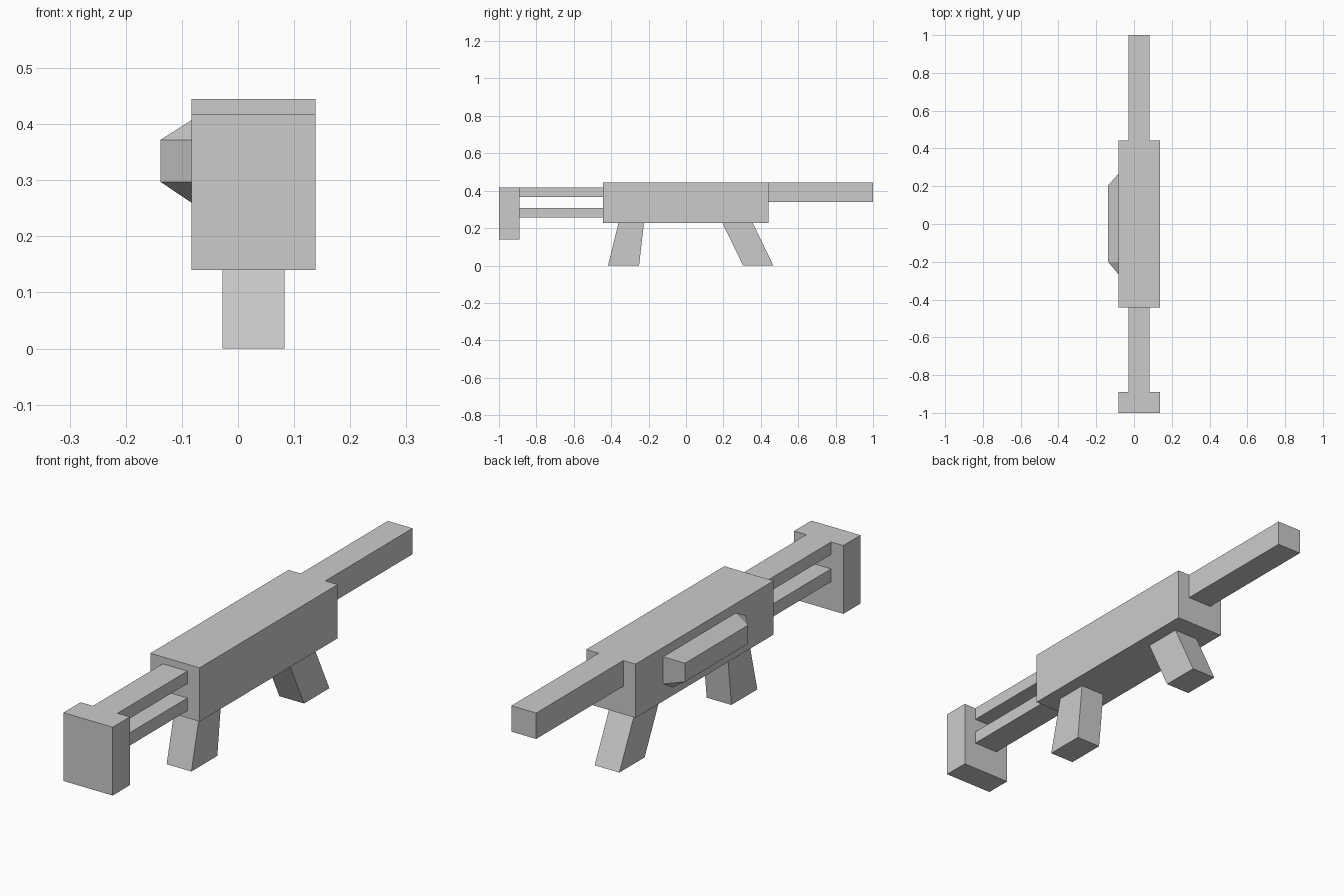
import bpy, bmesh

if "Cube" in bpy.data.objects:
    bpy.data.objects.remove(bpy.data.objects["Cube"])

WIDE = (-0.083, 0.138)     # x range of body and butt plate
NARROW = (-0.028, 0.083)   # x range of barrel, rails and grips


def finish(name, bm):
    bmesh.ops.recalc_face_normals(bm, faces=bm.faces)
    mesh = bpy.data.meshes.new(name)
    bm.to_mesh(mesh)
    bm.free()
    obj = bpy.data.objects.new(name, mesh)
    bpy.context.collection.objects.link(obj)
    return obj


def side_prism(name, xs, profile):
    """Extrude a (y, z) side profile across the x range."""
    bm = bmesh.new()
    face = bm.faces.new([bm.verts.new((xs[0], y, z)) for y, z in profile])
    ext = bmesh.ops.extrude_face_region(bm, geom=[face], use_keep_orig=True)
    moved = [v for v in ext["geom"] if isinstance(v, bmesh.types.BMVert)]
    bmesh.ops.translate(bm, verts=moved, vec=(xs[1] - xs[0], 0, 0))
    return finish(name, bm)


def box(name, xs, y0, y1, z0, z1):
    return side_prism(name, xs, [(y0, z0), (y1, z0), (y1, z1), (y0, z1)])


# Main body, barrel and butt plate
box("body", WIDE, -0.443, 0.442, 0.227, 0.445)
box("barrel", NARROW, 0.442, 1.0, 0.34, 0.445)
box("butt_plate", WIDE, -1.0, -0.89, 0.14, 0.417)

# Two rails joining the butt plate to the body
for name, z0, z1 in (("upper_rail", 0.366, 0.417), ("lower_rail", 0.256, 0.308)):
    box(name, NARROW, -0.89, -0.443, z0, z1)

# Slanted grips
side_prism("rear_grip", NARROW,
           [(-0.417, 0), (-0.251, 0), (-0.225, 0.227), (-0.361, 0.227)])
side_prism("front_grip", NARROW,
           [(0.305, 0), (0.467, 0), (0.357, 0.227), (0.195, 0.227)])

# Raised side panel: three cut corners, one full corner at the upper far end
outer = [(-0.2, 0.297), (0.203, 0.297), (0.203, 0.372), (-0.2, 0.372)]
base = [(-0.2, 0.26), (0.203, 0.26), (0.265, 0.297), (0.265, 0.407),
        (-0.2, 0.407), (-0.265, 0.372), (-0.265, 0.297)]
bm = bmesh.new()
for x, points in ((-0.138, outer), (-0.083, base)):
    for y, z in points:
        bm.verts.new((x, y, z))
bmesh.ops.convex_hull(bm, input=bm.verts[:])
bmesh.ops.dissolve_limit(bm, angle_limit=0.02, verts=bm.verts[:], edges=bm.edges[:])
# Drop the hidden face lying against the body
hidden = [f for f in bm.faces if all(v.co.x > -0.09 for v in f.verts)]
bmesh.ops.delete(bm, geom=hidden, context="FACES_ONLY")
finish("side_panel", bm)
